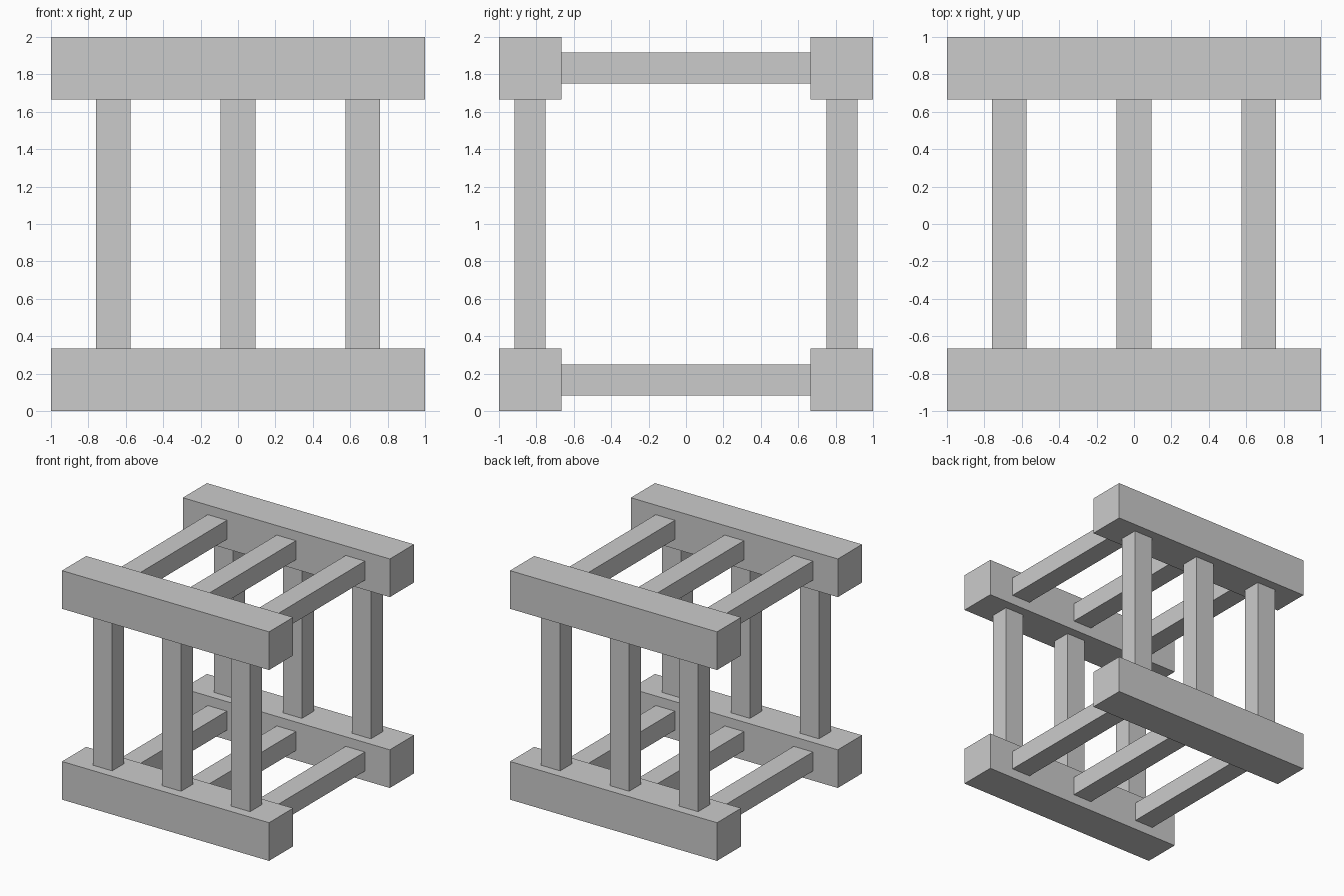
import bpy

if "Cube" in bpy.data.objects:
    bpy.data.objects.remove(bpy.data.objects["Cube"])

BEAM = 1 / 3            # thick beam section
C = 1 - BEAM / 2        # beam centre offset from the frame's middle
SPAN = 2 - 2 * BEAM     # clear distance between beams
BAR_W, BAR_T = 0.185, BEAM / 2


def box(name, centre, size):
    bpy.ops.mesh.primitive_cube_add(size=1, location=centre)
    ob = bpy.context.object
    ob.name = name
    ob.data.name = name
    ob.scale = size
    bpy.ops.object.transform_apply(location=False, rotation=False, scale=True)
    return ob


for y, depth in ((-C, "front"), (C, "back")):
    # Thick long beams, bottom and top
    for z, level in ((1 - C, "bottom"), (1 + C, "top")):
        box(f"{level}_{depth}_beam", (0, y, z), (2, BEAM, BEAM))
    # Upright posts between the beams
    for x, side in ((-2 / 3, "left"), (0, "middle"), (2 / 3, "right")):
        box(f"{depth}_{side}_post", (x, y, 1), (BAR_W, BAR_T, SPAN))

# Cross rails joining front and back beams
for z, level in ((1 - C, "bottom"), (1 + C, "top")):
    for x, side in ((-2 / 3, "left"), (0, "middle"), (2 / 3, "right")):
        box(f"{level}_{side}_rail", (x, 0, z), (BAR_W, SPAN, BAR_T))
